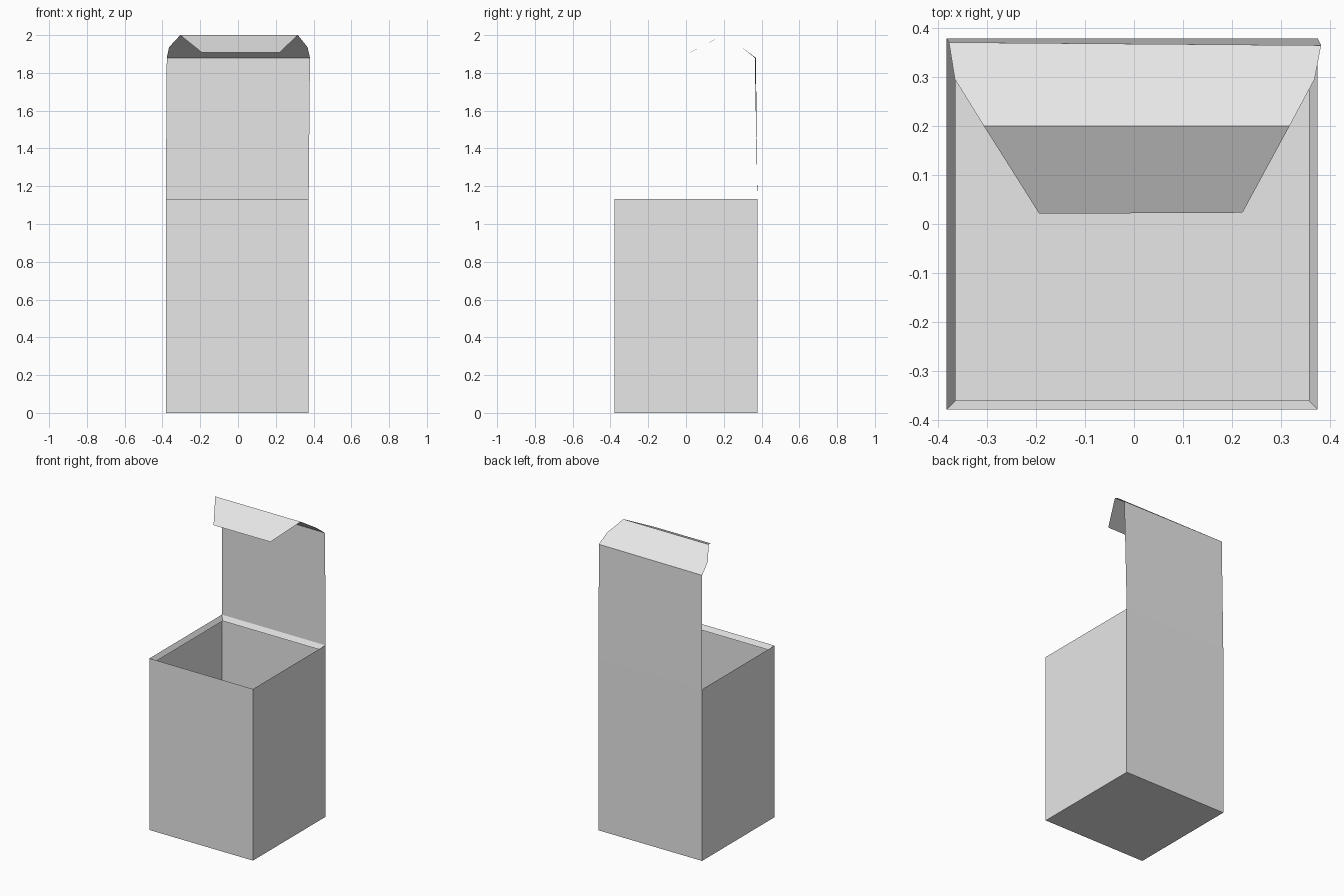
import bpy
import bmesh

if "Cube" in bpy.data.objects:
    bpy.data.objects.remove(bpy.data.objects["Cube"], do_unlink=True)

grey = bpy.data.materials.new("light grey card")
grey.use_nodes = True
grey.diffuse_color = (0.8, 0.8, 0.8, 1)
grey.node_tree.nodes["Principled BSDF"].inputs["Base Color"].default_value = (0.8, 0.8, 0.8, 1)


def loft(name, rows, closed=False, cap_first=False):
    """Sheet running through rows of points, each row a strip or a ring."""
    bm = bmesh.new()
    rings = [[bm.verts.new(p) for p in row] for row in rows]
    n = len(rings[0])
    for low, high in zip(rings, rings[1:]):
        for i in range(n if closed else n - 1):
            j = (i + 1) % n
            bm.faces.new((low[i], low[j], high[j], high[i]))
    if cap_first:
        bm.faces.new(rings[0][::-1])
    mesh = bpy.data.meshes.new(name)
    bm.to_mesh(mesh)
    bm.free()
    mesh.materials.append(grey)
    obj = bpy.data.objects.new(name, mesh)
    bpy.context.collection.objects.link(obj)
    return obj


LEFT, RIGHT, HALF_DEPTH, TOP = -0.382, 0.374, 0.378, 1.132


def ring(z, inset=0.0):
    x0, x1, y = LEFT + inset, RIGHT - inset, HALF_DEPTH - inset
    return [(x0, -y, z), (x1, -y, z), (x1, y, z), (x0, y, z)]


# Open box with a closed bottom
loft("box_body", [ring(0), ring(TOP)], closed=True, cap_first=True)

# Narrow lip sloping down inside the opening
loft("inner_lip", [ring(TOP), ring(TOP - 0.03, 0.018)], closed=True)

# Raised lid panel, continuing the back wall
hinge = [(LEFT, HALF_DEPTH, TOP), (RIGHT, HALF_DEPTH, TOP)]
fold = [(-0.377, 0.37, 1.88), (0.381, 0.364, 1.88)]
loft("lid_panel", [hinge, fold])

# Tapered tuck flap with a crease at its highest point
shoulder = [(-0.365, 0.295, 1.936), (0.368, 0.295, 1.936)]
crease = [(-0.306, 0.2, 2.0), (0.317, 0.2, 2.0)]
tip = [(-0.193, 0.021, 1.909), (0.221, 0.023, 1.909)]
loft("tuck_flap", [fold, shoulder, crease, tip])
